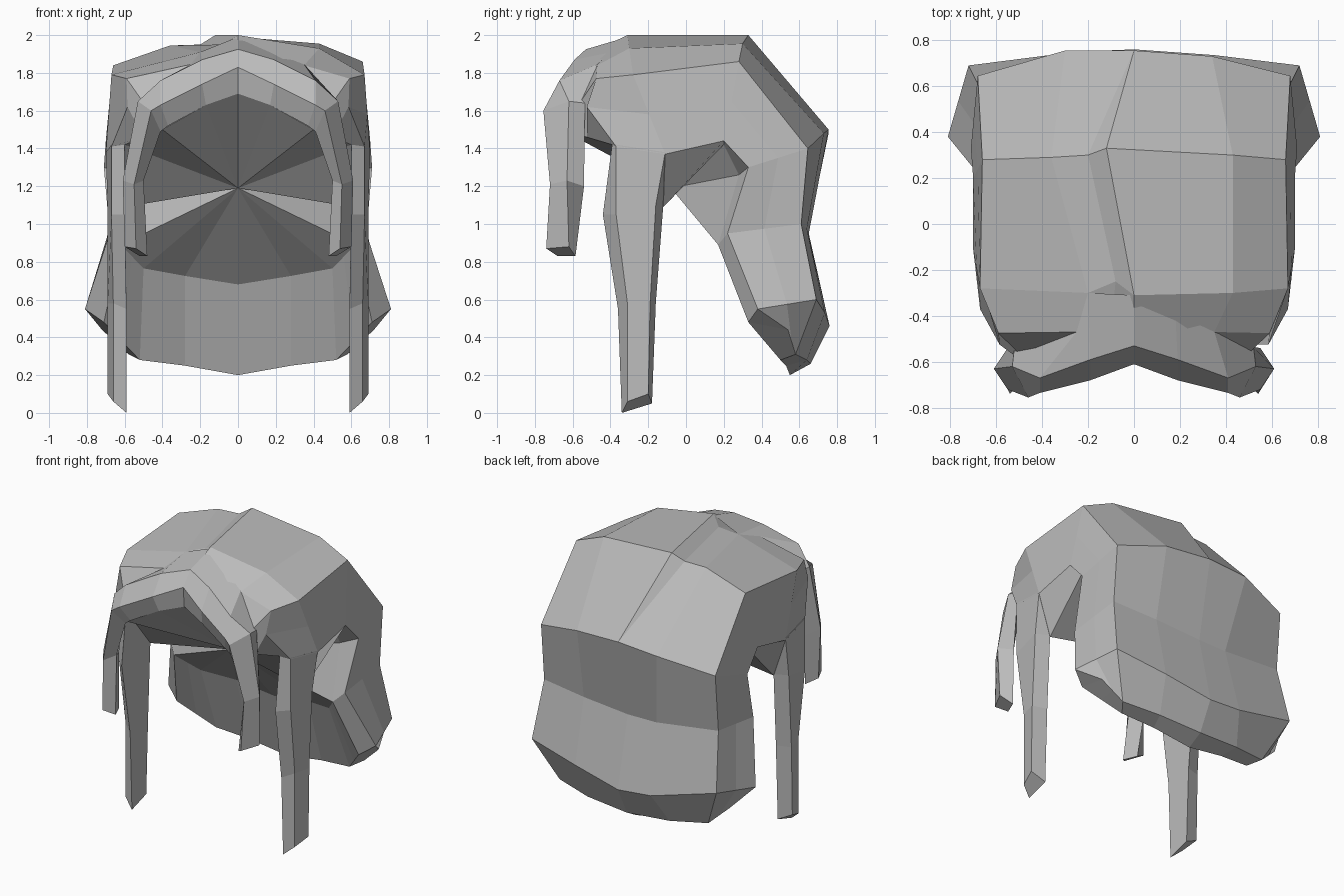
import bpy
import bmesh
from mathutils import Vector

default_cube = bpy.data.objects.get("Cube")
if default_cube:
    bpy.data.objects.remove(default_cube, do_unlink=True)

# One flat hair colour
hair_grey = bpy.data.materials.new("hair_grey")
hair_grey.use_nodes = True
colour = (.5, .5, .5, 1)
hair_grey.diffuse_color = colour
hair_grey.node_tree.nodes["Principled BSDF"].inputs["Base Color"].default_value = colour


class Shell:
    """Collects faces from points, sharing corners that coincide."""

    def __init__(self):
        self.bm = bmesh.new()
        self.corners = {}

    def vert(self, point):
        key = tuple(round(value, 3) for value in point)
        if key not in self.corners:
            self.corners[key] = self.bm.verts.new(key)
        return self.corners[key]

    def face(self, points):
        verts = list(dict.fromkeys(self.vert(p) for p in points))
        if len(verts) > 2 and not self.bm.faces.get(verts):
            self.bm.faces.new(verts)

    def loft(self, rows, closed=False):
        for row, following in zip(rows, rows[1:]):
            count = len(row)
            for i in range(count if closed else count - 1):
                j = (i + 1) % count
                self.face((row[i], row[j], following[j], following[i]))

    def strand(self, rings):
        self.loft(rings, closed=True)
        self.face(rings[0])
        self.face(rings[-1])

    def finish(self, name):
        bmesh.ops.recalc_face_normals(self.bm, faces=self.bm.faces)
        mesh = bpy.data.meshes.new(name)
        self.bm.to_mesh(mesh)
        self.bm.free()
        mesh.materials.append(hair_grey)
        obj = bpy.data.objects.new(name, mesh)
        bpy.context.collection.objects.link(obj)


def mirrored(points):
    return [(-x, y, z) for x, y, z in points]


# Main shell: strips running from the hairline over the crown to the nape
centre = [(0, -.6, 1.69), (0, -.5, 1.91), (0, -.31, 2), (-.12, .33, 2), (0, .755, 1.5),
          (0, .65, .95), (0, .76, .46), (0, .66, .26), (0, .55, .2), (0, .4, .68)]
middle = [(.17, -.64, 1.63), (.35, -.47, 1.84), (.43, -.3, 1.93), (.43, .3, 1.955), (.34, .73, 1.48),
          (.35, .64, .975), (.35, .735, .53), (.32, .64, .28), (.28, .53, .25), (.28, .38, .725)]
edge = [(.4, -.66, 1.5), (.59, -.475, 1.77), (.67, -.28, 1.79), (.66, .28, 1.86), (.68, .645, 1.4),
        (.68, .61, 1), (.72, .69, .6), (.58, .58, .31), (.52, .5, .28), (.5, .3, .765)]
side = [(.6, -.39, 1.42), (.67, -.37, 1.41), (.7, -.11, 1.37), (.7, .2, 1.44), (.71, .33, 1.3),
        (.68, .22, .95), (.81, .38, .55), (.72, .54, .44), (.71, .33, .48), (.62, .17, .89)]

# Temple strip lies between edge and side, with a corner where the hairline turns down
temple = [tuple(Vector(a).lerp(Vector(b), .5)) for a, b in zip(edge, side)]
temple[1] = (.585, -.525, 1.62)

# Inner lip gives the side openings their thickness
lip = list(side)
lip[1] = side[0]
lip[2] = (.6, -.12, 1.09)
lip[3] = (.6, .2, 1.42)
lip[4] = (.6, .28, 1.26)
lip[5] = side[-1]
lip[6] = lip[7] = side[-2]

# The parting drops to a slightly lower strip on the right half
parting = list(centre)
parting[1] = (-.1, -.45, 1.87)
parting[2] = (-.08, -.25, 1.95)
parting[3] = (-.2, .3, 1.95)
right_middle = mirrored(middle)
right_middle[1] = (-.25, -.47, 1.845)
right_middle[2] = (-.2, -.3, 1.91)
right_middle[3] = (-.36, .29, 1.945)
right_middle[4] = (-.3, .755, 1.48)
right_middle[5] = (-.22, .645, .95)
right_middle[6] = (-.25, .75, .48)
right_edge = mirrored(edge)
right_edge[3] = (-.66, .28, 1.84)

columns = [lip, side, temple, edge, middle, centre, parting, right_middle,
           right_edge, mirrored(temple), mirrored(side), mirrored(lip)]
shell = Shell()
shell.loft(columns)

# Inner lining: a fan drawn to one point inside the head
apex = (0, -.08, 1.19)
front_rim = [strip[0] for strip in columns]
nape_rim = [strip[-1] for strip in columns]
ear_rim = lip[:6]
for rim in (front_rim, nape_rim, ear_rim, mirrored(ear_rim)):
    for a, b in zip(rim, rim[1:]):
        shell.face((a, b, apex))
shell.finish("crown_and_back")

# Fringe: four-cornered strand sweeping from the brow centre to both tips
fringe_half = [
    [(0, -.53, 1.925), (0, -.61, 1.83), (0, -.6, 1.69), (0, -.31, 1.99)],
    [(.19, -.59, 1.87), (.19, -.68, 1.74), (.17, -.64, 1.63), (.18, -.39, 1.91)],
    [(.41, -.67, 1.76), (.41, -.735, 1.63), (.37, -.67, 1.52), (.35, -.47, 1.845)],
    [(.53, -.62, 1.65), (.46, -.755, 1.6), (.41, -.67, 1.49), (.52, -.535, 1.64)],
    [(.61, -.63, 1.23), (.55, -.72, 1.21), (.5, -.64, 1.23), (.55, -.54, 1.2)],
    [(.6, -.62, .88), (.54, -.74, .87), (.48, -.68, .83), (.52, -.585, .83)],
]
other_half = [mirrored(ring) for ring in fringe_half[:0:-1]]
# On the right its back corner follows the lowered parting
other_half[-1][3] = right_middle[2]
other_half[-2][3] = right_middle[1]
fringe = Shell()
fringe.strand(other_half + fringe_half)
fringe.finish("fringe")

# Long lock hanging in front of each ear
lock_rings = [
    [(.67, -.37, 1.42), (.7, -.11, 1.38), (.62, -.1, 1.36), (.6, -.39, 1.43)],
    [(.67, -.37, 1.05), (.69, -.16, 1.1), (.6, -.12, 1.1), (.6, -.44, 1.05)],
    [(.66, -.31, .58), (.69, -.19, .58), (.59, -.16, .58), (.59, -.36, .55)],
    [(.66, -.31, .06), (.69, -.2, .1), (.59, -.18, .05), (.59, -.34, 0)],
]
left_lock = Shell()
left_lock.strand(lock_rings)
left_lock.finish("side_lock_left")
right_lock = Shell()
right_lock.strand([mirrored(ring) for ring in lock_rings])
right_lock.finish("side_lock_right")
